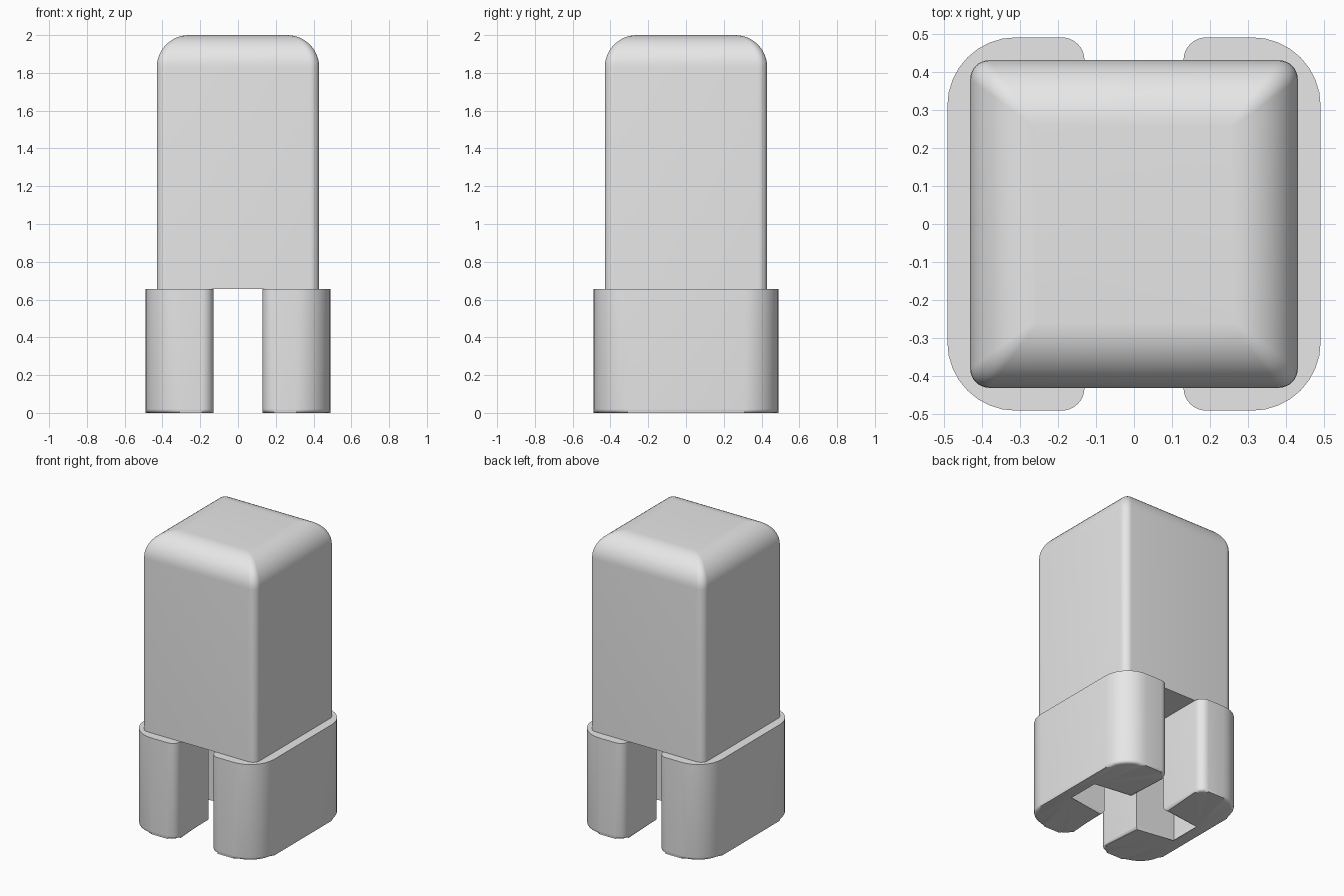
import bpy, bmesh, math
from mathutils import Vector

cube = bpy.data.objects.get("Cube")
if cube:
    bpy.data.objects.remove(cube, do_unlink=True)

gray = bpy.data.materials.new("plain gray")
gray.use_nodes = True
COLOR = (0.8, 0.8, 0.8, 1)
gray.diffuse_color = COLOR
gray.node_tree.nodes["Principled BSDF"].inputs["Base Color"].default_value = COLOR

HALF_BODY, HALF_FOOT, GAP = 0.43, 0.49, 0.13
FOOT_TOP = 0.655


def rounded(corners, steps=8):
    """Outline through (x, y, radius) right-angled corners."""
    out = []
    for i, (x, y, r) in enumerate(corners):
        p = Vector((x, y))
        if r == 0:
            out.append(p)
            continue
        a = (Vector(corners[i - 1][:2]) - p).normalized() * r
        b = (Vector(corners[(i + 1) % len(corners)][:2]) - p).normalized() * r
        for k in range(steps + 1):
            t = math.pi / 2 * k / steps
            out.append(p + a * (1 - math.sin(t)) + b * (1 - math.cos(t)))
    return out


def finish(name, bm):
    bmesh.ops.recalc_face_normals(bm, faces=bm.faces)
    mesh = bpy.data.meshes.new(name)
    bm.to_mesh(mesh)
    bm.free()
    mesh.materials.append(gray)
    obj = bpy.data.objects.new(name, mesh)
    bpy.context.collection.objects.link(obj)
    bpy.ops.object.select_all(action="DESELECT")
    obj.select_set(True)
    bpy.context.view_layer.objects.active = obj
    bpy.ops.object.shade_smooth_by_angle(angle=math.radians(35))
    return obj


def loft(rings):
    """Stack (outline, z) rings into a closed solid."""
    bm = bmesh.new()
    loops = [[bm.verts.new((p.x, p.y, z)) for p in pts] for pts, z in rings]
    for lo, hi in zip(loops, loops[1:]):
        n = len(lo)
        for i in range(n):
            j = (i + 1) % n
            bm.faces.new((lo[i], lo[j], hi[j], hi[i]))
    bm.faces.new(loops[0][::-1])
    bm.faces.new(loops[-1])
    return bm


def square(h, r):
    return rounded([(-h, -h, r), (h, -h, r), (h, h, r), (-h, h, r)])


# Tall body with a softly rounded top
TOP_R, SIDE_R = 0.17, 0.05
rings = [(square(HALF_BODY, SIDE_R), FOOT_TOP)]
for k in range(13):
    t = math.pi / 2 * k / 12
    inset = TOP_R * (1 - math.cos(t))
    r = SIDE_R * (1 - 0.9 * inset / TOP_R)
    rings.append((square(HALF_BODY - inset, r), 2 - TOP_R + TOP_R * math.sin(t)))
finish("body", loft(rings))

# Two C-shaped feet, each with a side slot behind a thin outer wall
for name, s in (("left_foot", 1), ("right_foot", -1)):
    f, g, w = HALF_FOOT, GAP, HALF_BODY
    outline = rounded([
        (s * g, -f, 0.06), (s * f, -f, 0.18), (s * f, f, 0.18), (s * g, f, 0.06),
        (s * g, g, 0), (s * w, g, 0), (s * w, -g, 0), (s * g, -g, 0)])
    bm = loft([(outline, 0), (outline, FOOT_TOP)])
    bottom = [e for e in bm.edges if all(v.co.z < 0.001 for v in e.verts)]
    bmesh.ops.bevel(bm, geom=bottom, offset=0.02, segments=4, profile=0.5,
                    affect="EDGES", clamp_overlap=True)
    finish(name, bm)
